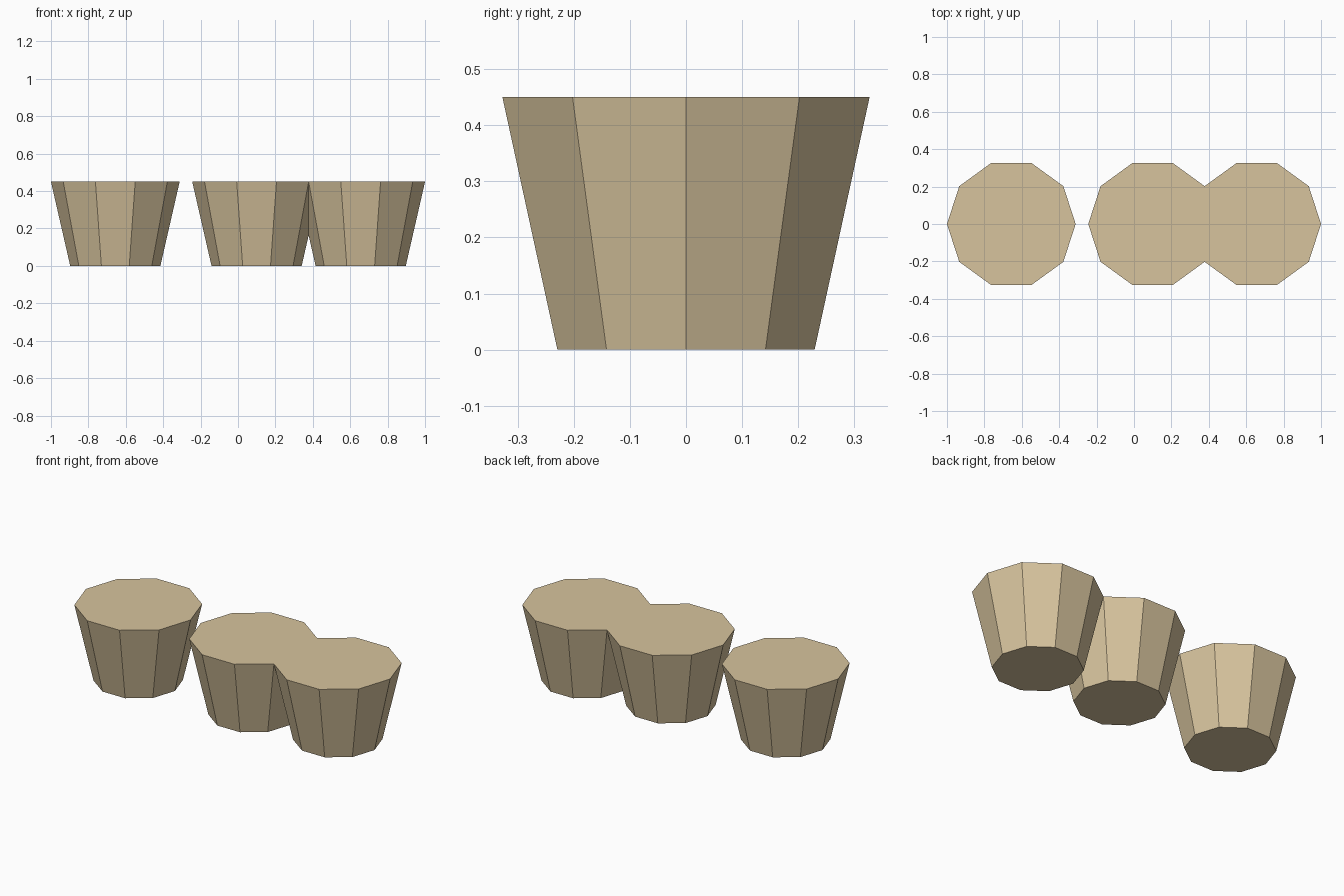
import bpy, bmesh, math
from mathutils import Matrix

if "Cube" in bpy.data.objects:
    bpy.data.objects.remove(bpy.data.objects["Cube"])

SIDES, R_TOP, R_BOTTOM, HEIGHT = 10, 0.344, 0.241, 0.45
END_X = 1 - R_TOP
HALF_GAP = R_TOP * math.cos(math.pi / SIDES * 2)   # joined tubs share a rim corner

tan = bpy.data.materials.new("warm_tan")
tan.diffuse_color = (0.68, 0.55, 0.34, 1)
tan.use_nodes = True
tan.node_tree.nodes["Principled BSDF"].inputs["Base Color"].default_value = tan.diffuse_color


def tub(name, x, offset=0.0):
    """Tapered ten-sided tub, its axis at 'offset' from the object origin."""
    bm = bmesh.new()
    bmesh.ops.create_cone(bm, cap_ends=True, segments=SIDES,
                          radius1=R_BOTTOM, radius2=R_TOP, depth=HEIGHT)
    # put a corner on the x axis
    first = max(bm.verts, key=lambda v: v.co.z * 10 + v.co.x)
    angle = math.atan2(first.co.y, first.co.x)
    bm.transform(Matrix.Translation((offset, 0, HEIGHT / 2)) @ Matrix.Rotation(-angle, 4, 'Z'))
    if offset:
        # trim the part that would run into the mirrored neighbour
        bmesh.ops.bisect_plane(bm, geom=bm.verts[:] + bm.edges[:] + bm.faces[:],
                               dist=1e-4, plane_co=(0, 0, 0), plane_no=(1, 0, 0),
                               clear_inner=True)
    mesh = bpy.data.meshes.new(name)
    bm.to_mesh(mesh)
    bm.free()
    mesh.materials.append(tan)
    obj = bpy.data.objects.new(name, mesh)
    obj.location.x = x
    bpy.context.collection.objects.link(obj)
    return obj


# single tub on the left
tub("single_tub", -END_X)

# two merged tubs on the right
pair = tub("joined_tubs", END_X - HALF_GAP, HALF_GAP)
mirror = pair.modifiers.new("mirror", 'MIRROR')
mirror.use_axis[0] = True
mirror.merge_threshold = 0.001
